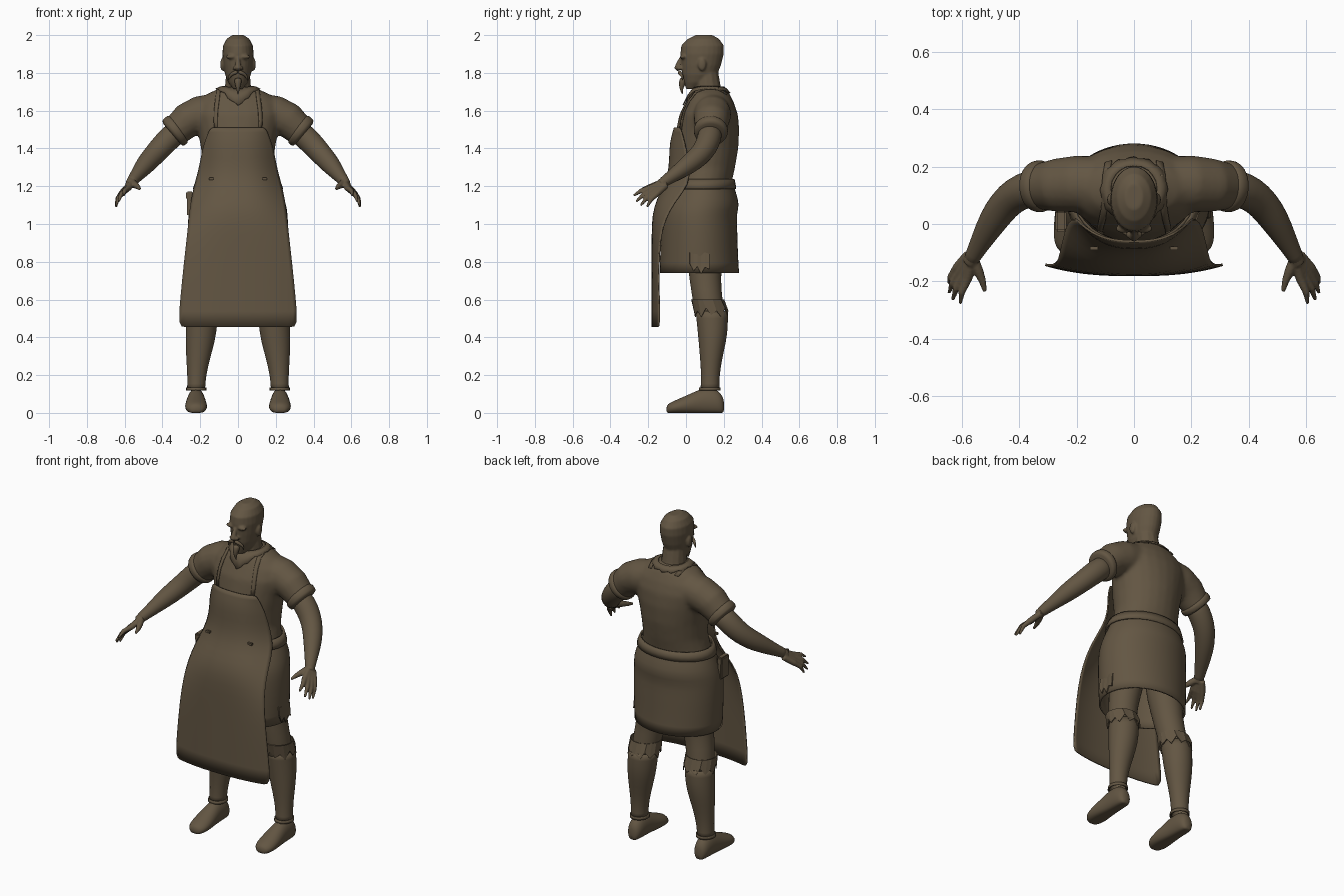
import bpy, bmesh
from math import sin, cos, pi
from mathutils import Vector, Matrix

if "Cube" in bpy.data.objects:
    bpy.data.objects.remove(bpy.data.objects["Cube"])

COLOUR = (0.125, 0.093, 0.056, 1)
mat = bpy.data.materials.new("dark brown")
mat.use_nodes = True
mat.diffuse_color = COLOUR
mat.node_tree.nodes["Principled BSDF"].inputs["Base Color"].default_value = COLOUR
SIDES = (("left", 1), ("right", -1))


def loft(bm, rings, cap=True, closed=True):
    """Skin a list of point rings."""
    rows = [[bm.verts.new(p) for p in r] for r in rings]
    n = len(rows[0])
    for a, b in zip(rows, rows[1:]):
        for i in range(n if closed else n - 1):
            j = (i + 1) % n
            bm.faces.new((a[i], a[j], b[j], b[i]))
    if cap and closed:
        bm.faces.new(rows[0][::-1])
        bm.faces.new(rows[-1])


def slices(rows, n=24, cx=0):
    """Horizontal oval rings from (z, half width, front y, back y)."""
    return [[(cx + rx * sin(2 * pi * i / n),
              (f + b) / 2 - (b - f) / 2 * cos(2 * pi * i / n), z)
             for i in range(n)] for z, rx, f, b in rows]


def tube(bm, pts, s=1, n=12):
    """Round limb through (x, y, z, radius) points, s mirrors x."""
    c = [Vector((p[0] * s, p[1], p[2])) for p in pts]
    rings = []
    for k, p in enumerate(pts):
        t = (c[min(k + 1, len(c) - 1)] - c[max(k - 1, 0)]).normalized()
        u = t.cross(Vector((0.1, 1, 0.2))).normalized()
        v = t.cross(u)
        rings.append([c[k] + p[3] * (u * cos(2 * pi * i / n) + v * sin(2 * pi * i / n))
                      for i in range(n)])
    loft(bm, rings)


def ball(bm, centre, size):
    m = Matrix.Translation(centre) @ Matrix.Diagonal((*size, 1))
    bmesh.ops.create_uvsphere(bm, u_segments=16, v_segments=10, radius=1, matrix=m)


def finish(name, bm, subsurf=0, remesh=0, relax=4, thick=0, wrap=None, smooth=True):
    bmesh.ops.recalc_face_normals(bm, faces=bm.faces)
    for f in bm.faces:
        f.smooth = smooth
    me = bpy.data.meshes.new(name)
    bm.to_mesh(me)
    bm.free()
    me.materials.append(mat)
    ob = bpy.data.objects.new(name, me)
    bpy.context.collection.objects.link(ob)
    if remesh:
        m = ob.modifiers.new("blend", 'REMESH')
        m.mode, m.voxel_size, m.use_smooth_shade = 'VOXEL', remesh, True
        m = ob.modifiers.new("relax", 'SMOOTH')
        m.factor, m.iterations = 0.5, relax
    if wrap:
        m = ob.modifiers.new("wrap", 'SHRINKWRAP')
        m.target, m.offset, m.wrap_mode = wrap, 0.005, 'ABOVE_SURFACE'
    if subsurf:
        ob.modifiers.new("round", 'SUBSURF').levels = subsurf
        ob.modifiers["round"].render_levels = subsurf
    if thick:
        m = ob.modifiers.new("thickness", 'SOLIDIFY')
        m.thickness, m.offset = thick, 0
    return ob


# Head: skull, neck, nose, brow and ears blended together
bm = bmesh.new()
loft(bm, slices([(1.715, .025, .0, .06), (1.75, .052, -.01, .13), (1.79, .068, -.02, .165),
                 (1.84, .077, -.025, .185), (1.9, .083, -.03, .2), (1.945, .079, -.025, .2),
                 (1.98, .06, .01, .175), (2.0, .03, .05, .14)]))
tube(bm, [(0, .13, 1.64, .08), (0, .115, 1.72, .07), (0, .105, 1.82, .062)])
tube(bm, [(0, -.022, 1.885, .009), (0, -.036, 1.855, .013), (0, -.045, 1.826, .018), (0, -.035, 1.815, .012)])
for name, s in SIDES:
    ball(bm, (s * .035, -.016, 1.885), (.03, .016, .012))
    ball(bm, (s * .082, .085, 1.845), (.012, .022, .035))
    ball(bm, (s * .018, -.035, 1.825), (.012, .014, .01))
finish("head", bm, remesh=.006, relax=2)

# Moustache and pointed beard
bm = bmesh.new()
for name, s in SIDES:
    tube(bm, [(0, -.034, 1.806, .011), (.025, -.034, 1.8, .012), (.046, -.018, 1.783, .008),
              (.052, -.018, 1.757, .002)], s, 8)
tube(bm, [(0, -.012, 1.775, .024), (0, -.02, 1.745, .02), (0, -.026, 1.715, .01), (0, -.018, 1.685, .002)], n=8)
finish("moustache_and_beard", bm, subsurf=1)

# Shirt: torso and short sleeves blended together
bm = bmesh.new()
loft(bm, slices([(1.17, .215, -.08, .245), (1.22, .202, -.062, .242), (1.3, .188, -.055, .26),
                 (1.4, .196, -.066, .277), (1.5, .215, -.052, .282), (1.58, .235, -.035, .275),
                 (1.64, .22, -.005, .255), (1.69, .16, .02, .23), (1.725, .085, .045, .2)]))
for name, s in SIDES:
    tube(bm, [(.1, .14, 1.6, .095), (.2, .14, 1.58, .1), (.27, .135, 1.548, .094),
              (.315, .132, 1.505, .084), (.345, .13, 1.478, .078)], s, 16)
shirt = finish("shirt", bm, remesh=.012, relax=6)

# Ragged collar with a front notch
bm = bmesh.new()
rings = [[], [], []]
for i in range(36):
    a = 2 * pi * i / 36
    drop = .075 * max(0, cos(a)) ** 6
    for k, ring in enumerate(rings):
        r = .082 + .013 * k
        jag = .007 * (i % 3 - 1) if k == 2 else 0
        ring.append((r * sin(a), .12 - r * 1.08 * cos(a), 1.735 - .017 * k - drop * k / 2 + jag))
loft(bm, rings, cap=False)
finish("collar", bm, wrap=shirt, thick=.006)

# Skirt of the tunic, open below
bm = bmesh.new()
loft(bm, slices([(.74, .252, -.135, .277), (.85, .258, -.132, .27), (.97, .262, -.13, .268),
                 (1.05, .26, -.125, .262), (1.1, .252, -.115, .28), (1.16, .232, -.085, .262),
                 (1.22, .205, -.062, .243)], 32), cap=False)
finish("tunic_skirt", bm, subsurf=1, thick=.01)

# Belt around the waist
bm = bmesh.new()
loft(bm, slices([(1.185, .234, -.088, .26), (1.21, .226, -.085, .258), (1.237, .214, -.075, .252)], 32), cap=False)
finish("belt", bm, thick=.01)

# Apron: rows of (z, half width, middle y, edge y)
bm = bmesh.new()
rows = [(.455, .318, -.178, -.14), (.62, .303, -.178, -.143), (.8, .285, -.178, -.145),
        (.95, .267, -.178, -.135), (1.05, .257, -.175, -.1), (1.13, .246, -.152, -.05),
        (1.21, .228, -.108, .015), (1.3, .202, -.085, .02), (1.4, .186, -.085, .0),
        (1.46, .165, -.075, -.015), (1.51, .145, -.06, -.03)]
steps = [i / 8 - 1 for i in range(17)]
loft(bm, [[(w * t, ym + (ye - ym) * abs(t) ** 2.6, z) for t in steps]
          for z, w, ym, ye in rows], closed=False)
finish("apron", bm, subsurf=1, thick=.008)

# Apron straps over the shoulders
for name, s in SIDES:
    bm = bmesh.new()
    path = [(.133, -.06, 1.5), (.132, -.05, 1.55), (.125, -.03, 1.61), (.116, .0, 1.66),
            (.108, .05, 1.71), (.105, .11, 1.73), (.1, .17, 1.72), (.09, .22, 1.69)]
    loft(bm, [[(s * (x + d), y, z) for d in (-.013, 0, .013)] for x, y, z in path], closed=False)
    finish(name + "_apron_strap", bm, wrap=shirt, thick=.005)

# Apron waist buckles
bm = bmesh.new()
for name, s in SIDES:
    m = Matrix.Translation((s * .14, -.085, 1.24)) @ Matrix.Diagonal((.028, .012, .012, 1))
    bmesh.ops.create_cube(bm, size=1, matrix=m)
finish("apron_buckles", bm, smooth=False)

# Hip pouch with a flap
bm = bmesh.new()
for z, h, w in ((1.105, .13, .03), (1.15, .045, .038)):
    m = Matrix.Translation((-.255, .01, z)) @ Matrix.Diagonal((w, .075, h, 1))
    bmesh.ops.create_cube(bm, size=1, matrix=m)
bmesh.ops.bevel(bm, geom=bm.edges[:], offset=.007, segments=2, affect='EDGES')
finish("hip_pouch", bm, smooth=False)

# Torn cloth at the tunic hem
bm = bmesh.new()
tear = [(.02, .79), (.04, .75), (.06, .775), (.08, .735), (.1, .77), (.125, .76)]
loft(bm, [[(.256, y, .85 - .01 * (k % 2)) for k, (y, z) in enumerate(tear)],
          [(.263, y, z) for y, z in tear]], closed=False)
finish("torn_hem_patch", bm, thick=.006, smooth=False)

for name, s in SIDES:
    # Rolled sleeve cuff
    bm = bmesh.new()
    tube(bm, [(.31, .133, 1.508, .08), (.318, .133, 1.503, .094), (.34, .13, 1.485, .092),
              (.352, .13, 1.475, .086), (.352, .13, 1.475, .07)], s, 16)
    finish(name + "_sleeve_cuff", bm, subsurf=1)

    # Arm
    bm = bmesh.new()
    tube(bm, [(.3, .135, 1.51, .062), (.36, .125, 1.458, .066), (.41, .105, 1.405, .062),
              (.45, .07, 1.36, .058), (.49, .015, 1.315, .053), (.53, -.055, 1.265, .039),
              (.56, -.11, 1.228, .029), (.57, -.13, 1.215, .028)], s, 16)
    finish(name + "_arm", bm, subsurf=1)

    # Hand: palm, fingers and thumb blended together
    bm = bmesh.new()
    tube(bm, [(.555, -.1, 1.235, .027), (.572, -.135, 1.21, .027)], s)
    tips = [(.605, -.278, 1.15), (.632, -.265, 1.118), (.645, -.24, 1.098), (.645, -.207, 1.09)]
    for k, tip in enumerate(tips):
        base = Vector((.58 + .012 * k, -.19 + .013 * k, 1.19 - .009 * k))
        wrist = Vector((.562 + .005 * k, -.122 + .005 * k, 1.222 - .006 * k))
        tip = Vector(tip)
        mid = base.lerp(tip, .5) + Vector((.008, -.004, .006))
        tube(bm, [(*wrist, .018), (*base, .017), (*mid, .0125), (*tip, .006)], s, 10)
    tube(bm, [(.562, -.12, 1.22, .02), (.542, -.165, 1.205, .018), (.528, -.2, 1.195, .013),
              (.52, -.235, 1.185, .007)], s, 10)
    finish(name + "_hand", bm, remesh=.005, relax=2)

    # Trouser leg
    bm = bmesh.new()
    tube(bm, [(.12, .1, .98, .11), (.135, .1, .85, .1), (.16, .1, .7, .083),
              (.182, .118, .58, .08), (.19, .13, .48, .076)], s, 16)
    finish(name + "_trouser_leg", bm, subsurf=1)

    # Ragged trouser hem at the knee
    bm = bmesh.new()
    rings = slices([(.6, .088, .03, .2), (.53, .09, .045, .222)], 20, s * .185)
    rings[1] = [(x, y, z + (.025, -.012, .01, -.022)[i % 4]) for i, (x, y, z) in enumerate(rings[1])]
    loft(bm, rings, cap=False)
    finish(name + "_ragged_hem", bm, thick=.005, smooth=False)

    # Lower leg wrapping
    bm = bmesh.new()
    for z, rx, f, b, x in ((.54, .082, .052, .22, .188), (.46, .082, .06, .222, .193),
                           (.38, .077, .068, .212, .2), (.28, .06, .077, .188, .212),
                           (.19, .047, .082, .175, .219), (.12, .046, .078, .175, .222)):
        bm.verts.ensure_lookup_table()
        ring = [bm.verts.new(p) for p in slices([(z, rx, f, b)], 20, s * x)[0]]
        if z < .54:
            for i in range(20):
                bm.faces.new((last[i], last[i - 1], ring[i - 1], ring[i]))
        last = ring
    finish(name + "_lower_leg", bm, subsurf=1, thick=.004)

    # Shoe: rings of (y, half width, height) from heel to toe
    bm = bmesh.new()
    shoe = [(.203, .022, .07), (.185, .04, .105), (.15, .047, .132), (.09, .049, .132),
            (.05, .053, .115), (0, .059, .092), (-.05, .06, .07), (-.085, .05, .055), (-.105, .025, .038)]
    loft(bm, [[(s * .222 + w * cos(2 * pi * i / 16), y,
                max(.0, h * (.44 + .56 * sin(2 * pi * i / 16)))) for i in range(16)]
              for y, w, h in shoe])
    finish(name + "_shoe", bm, subsurf=1)

    # Ankle band
    bm = bmesh.new()
    loft(bm, slices([(.118, .051, .07, .18), (.135, .05, .073, .18)], 20, s * .221), cap=False)
    finish(name + "_ankle_band", bm, thick=.006)
